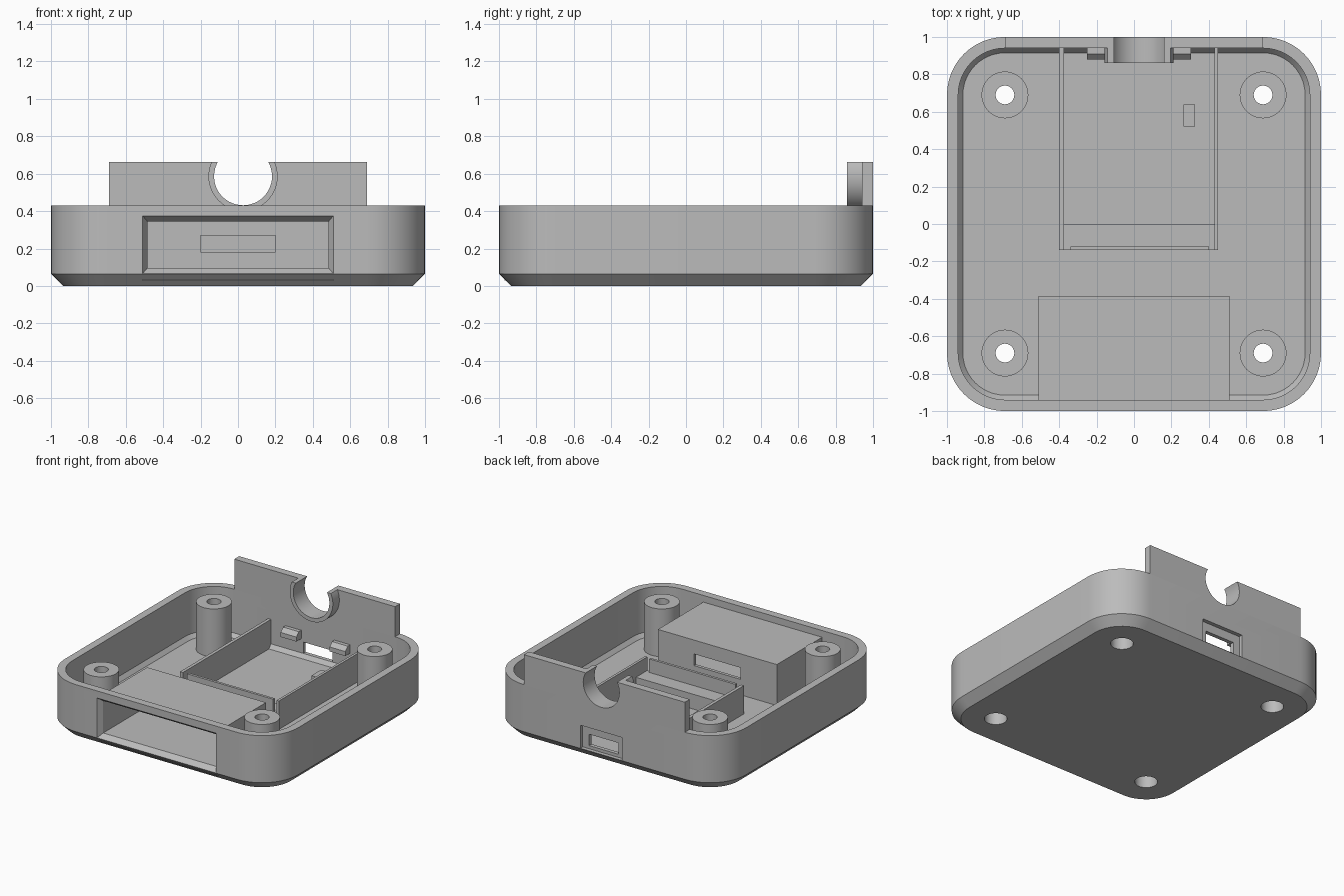
import bpy, bmesh, math
from mathutils import Matrix, Vector

cube = bpy.data.objects.get("Cube")
if cube:
    bpy.data.objects.remove(cube, do_unlink=True)

grey = bpy.data.materials.new("plain grey")
grey.use_nodes = True
grey.diffuse_color = (0.5, 0.5, 0.5, 1)
grey.node_tree.nodes["Principled BSDF"].inputs["Base Color"].default_value = (0.5, 0.5, 0.5, 1)


def finish(name, bm):
    bmesh.ops.recalc_face_normals(bm, faces=bm.faces[:])
    mesh = bpy.data.meshes.new(name)
    bm.to_mesh(mesh)
    bm.free()
    mesh.materials.append(grey)
    obj = bpy.data.objects.new(name, mesh)
    bpy.context.scene.collection.objects.link(obj)
    return obj


def loft(name, rings):
    """Skin a list of equal point rings and cap both ends."""
    bm = bmesh.new()
    loops = [[bm.verts.new(p) for p in ring] for ring in rings]
    n = len(loops[0])
    for a, b in zip(loops, loops[1:]):
        for i in range(n):
            bm.faces.new((a[i], a[(i + 1) % n], b[(i + 1) % n], b[i]))
    bm.faces.new(loops[0])
    bm.faces.new(loops[-1])
    return finish(name, bm)


def box(name, x0, x1, y0, y1, z0, z1):
    bm = bmesh.new()
    bmesh.ops.create_cube(bm, size=1)
    for v in bm.verts:
        v.co = Vector((x1 if v.co.x > 0 else x0, y1 if v.co.y > 0 else y0, z1 if v.co.z > 0 else z0))
    return finish(name, bm)


def cylinder(name, radius, depth, centre, axis="Z"):
    bm = bmesh.new()
    turn = Matrix.Rotation(math.pi / 2, 4, "X") if axis == "Y" else Matrix()
    bmesh.ops.create_cone(bm, cap_ends=True, segments=48, radius1=radius, radius2=radius,
                          depth=depth, matrix=Matrix.Translation(centre) @ turn)
    return finish(name, bm)


def cut(obj, cutters):
    """Subtract the cutters and bake the result."""
    for c in cutters:
        c.hide_render = True
        mod = obj.modifiers.new("cut", "BOOLEAN")
        mod.operation = "DIFFERENCE"
        mod.solver = "EXACT"
        mod.object = c
    bpy.context.view_layer.update()
    graph = bpy.context.evaluated_depsgraph_get()
    baked = bpy.data.meshes.new_from_object(obj.evaluated_get(graph))
    obj.modifiers.clear()
    obj.data = baked


def rounded_square(half, radius, z, steps=12):
    points = []
    for corner, (sx, sy) in enumerate(((1, 1), (-1, 1), (-1, -1), (1, -1))):
        for i in range(steps + 1):
            a = math.pi / 2 * (corner + i / steps)
            points.append((sx * (half - radius) + radius * math.cos(a),
                           sy * (half - radius) + radius * math.sin(a), z))
    return points


def front_rect(x, y, z0, z1):
    return [(-x, y, z0), (x, y, z0), (x, y, z1), (-x, y, z1)]


RIM, FLOOR, POST, MID = 0.43, 0.06, 0.69, 0.027
parts, cutters = [], []

# Tray: chamfered outside, hollow inside with a chamfered floor edge
tray = loft("tray_shell", [rounded_square(h, h - POST, z) for h, z in (
    (0.935, 0), (1, 0.065), (1, RIM), (0.94, RIM), (0.94, 0.09), (0.915, FLOOR))])

# Front bay opening with a bevelled mouth
bay = loft("bay_cutter", [front_rect(0.515, -1.008, 0.06, 0.381), front_rect(0.485, -0.96, 0.095, 0.345),
                          front_rect(0.485, -0.41, 0.095, 0.345)])
slot = box("slot_cutter", -0.2, 0.2, -0.45, -0.3, 0.18, 0.27)

# Port opening with a shallow recess on the back
port_recess = box("port_recess_cutter", MID - 0.18, MID + 0.18, 0.97, 1.1, 0.066, 0.245)
port_hole = box("port_hole_cutter", MID - 0.125, MID + 0.125, 0.9, 1.1, 0.09, 0.178)

# Screw posts with a wider bore for the screw head below
tray_cuts = [bay, port_recess, port_hole]
cutters += [bay, slot, port_recess, port_hole]
for side, x in (("right", -POST), ("left", POST)):
    for end, y in (("front", -POST), ("back", POST)):
        bore = cylinder("bore_cutter", 0.05, 1.2, (x, y, 0.4))
        head = cylinder("head_cutter", 0.08, 0.4, (x, y, 0))
        post = cylinder(f"{end}_{side}_post", 0.125, RIM - 0.03, (x, y, (RIM + 0.03) / 2))
        cut(post, [bore, head])
        tray_cuts += [bore, head]
        cutters += [bore, head]
        parts.append(post)
cut(tray, tray_cuts)
parts.append(tray)

# Housing around the front bay
housing = box("bay_housing", -0.51, 0.51, -0.97, -0.385, 0.03, 0.378)
cut(housing, [bay, slot])
parts.append(housing)

# Raised back tab and collar around a round notch
notch = cylinder("notch_cutter", 0.155, 0.6, (MID, 0.95, 0.586), "Y")
above = box("above_cutter", -1, 1, 0.5, 1.5, 0.663, 1)
cutters += [notch, above]
tab = box("back_tab", -POST, POST, 0.94, 1, RIM, 0.663)
collar = cylinder("notch_collar", 0.185, 0.085, (MID, 0.9025, 0.586), "Y")
cut(tab, [notch])
cut(collar, [notch, above])
parts += [tab, collar]

# Board cradle: two side walls, front wall, ledge and small support
parts += [
    box("cradle_right_wall", -0.4, -0.375, -0.14, 0.945, 0.03, 0.28),
    box("cradle_left_wall", 0.43, 0.45, -0.14, 0.945, 0.03, 0.28),
    box("cradle_front_wall", -0.34, 0.4, -0.14, -0.12, 0.1, 0.28),
    box("cradle_ledge", -0.38, 0.435, -0.14, 0, 0.03, 0.175),
    box("board_support", 0.265, 0.325, 0.52, 0.64, 0.03, 0.175),
]

# Sloped retaining clips on the back wall
clip_profile = [(0.945, 0.2), (0.88, 0.2), (0.88, 0.235), (0.91, 0.265), (0.945, 0.265)]
for name, x0, x1 in (("right_clip", -0.25, -0.115), ("left_clip", 0.17, 0.305)):
    parts.append(loft(name, [[(x, y, z) for y, z in clip_profile] for x in (x0, x1)]))

for c in cutters:
    bpy.data.objects.remove(c, do_unlink=True)

# Smooth the round surfaces while keeping edges sharp
bpy.ops.object.select_all(action="DESELECT")
for p in parts:
    p.select_set(True)
bpy.context.view_layer.objects.active = tray
bpy.ops.object.shade_smooth_by_angle(angle=math.radians(30))
